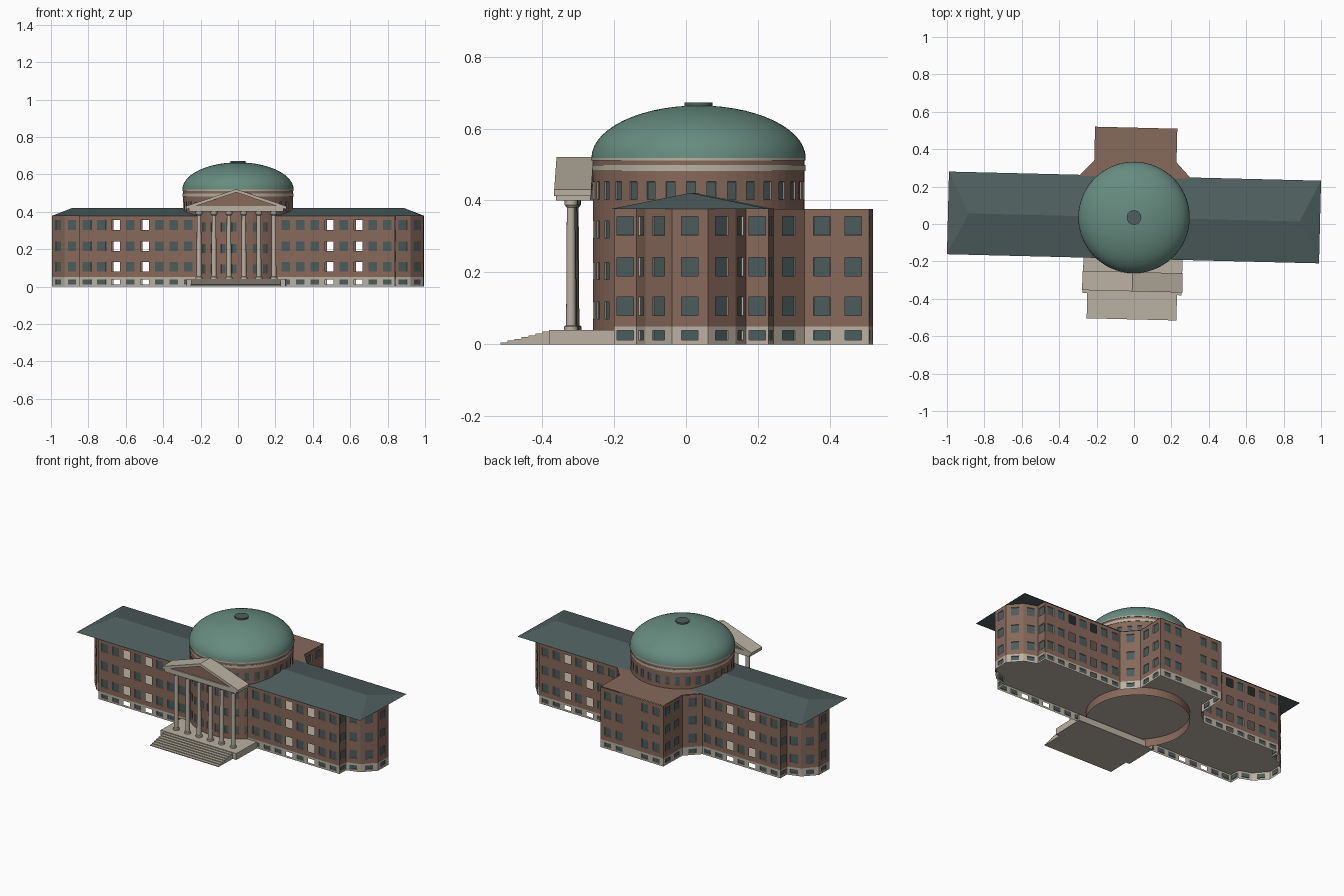
import bpy, bmesh, math
from mathutils import Vector

cube = bpy.data.objects.get("Cube")
if cube:
    bpy.data.objects.remove(cube)


def material(name, rgb):
    m = bpy.data.materials.new(name)
    m.use_nodes = True
    m.diffuse_color = (*rgb, 1)
    m.node_tree.nodes["Principled BSDF"].inputs["Base Color"].default_value = (*rgb, 1)
    return m


BRICK = material("brick", (0.24, 0.142, 0.105))
STONE = material("cream stone", (0.49, 0.44, 0.36))
GLASS = material("dark glass", (0.07, 0.107, 0.107))
SLATE = material("slate roof", (0.08, 0.115, 0.115))
COPPER = material("green copper", (0.135, 0.26, 0.215))
TURN, CENTRE = -0.0245, (0, 0.035, 0)


def finish(name, bm, mats, smooth=False):
    """Turn a bmesh into an object placed in the building's slightly turned frame."""
    me = bpy.data.meshes.new(name)
    bm.to_mesh(me)
    bm.free()
    ob = bpy.data.objects.new(name, me)
    bpy.context.collection.objects.link(ob)
    for m in mats:
        me.materials.append(m)
    ob.location = CENTRE
    ob.rotation_euler.z = TURN
    if smooth:
        bpy.ops.object.select_all(action="DESELECT")
        ob.select_set(True)
        bpy.context.view_layer.objects.active = ob
        bpy.ops.object.shade_smooth_by_angle(angle=math.radians(35))
    return ob


def box(name, x, y0, y1, z0, z1, mat):
    prism(name, [(-x, z0), (x, z0), (x, z1), (-x, z1)], y0, y1, mat)


def prism(name, pts, y0, y1, mat):
    """Extrude an x-z outline along y."""
    bm = bmesh.new()
    face = bm.faces.new([bm.verts.new((x, y0, z)) for x, z in pts])
    new = bmesh.ops.extrude_face_region(bm, geom=[face])["geom"]
    moved = [g for g in new if isinstance(g, bmesh.types.BMVert)]
    bmesh.ops.translate(bm, verts=moved, vec=(0, y1 - y0, 0))
    bmesh.ops.recalc_face_normals(bm, faces=bm.faces)
    finish(name, bm, [mat])


def lathe(name, profile, mat, sides=64, at=(0, 0)):
    """Revolve an r-z profile around a vertical axis."""
    bm = bmesh.new()
    verts = [bm.verts.new((r, 0, z)) for r, z in profile]
    edges = [bm.edges.new(p) for p in zip(verts, verts[1:])]
    bmesh.ops.spin(bm, geom=verts + edges, axis=(0, 0, 1), cent=(0, 0, 0),
                   angle=math.tau, steps=sides)
    bmesh.ops.remove_doubles(bm, verts=bm.verts, dist=1e-5)
    bmesh.ops.recalc_face_normals(bm, faces=bm.faces)
    bmesh.ops.translate(bm, verts=bm.verts, vec=(*at, 0))
    finish(name, bm, [mat], smooth=True)


PLINTH, EAVE = 0.05, 0.376
ROWS = [(0.012, 0.038), (0.08, 0.132), (0.19, 0.242), (0.303, 0.355)]


def wall(bm, p0, p1, centres, width, rows, top, openings=(), plinth=PLINTH):
    """Grid a wall into brick, plinth and window cells; return the window faces."""
    p0, p1 = Vector(p0), Vector(p1)
    length = (p1 - p0).length
    spans = [(c - width / 2, c + width / 2) for c in centres]
    holes = [(c - width / 2, c + width / 2) for c in openings]
    us = sorted({0, length, *[u for s in spans + holes for u in s]})
    zs = sorted({0, plinth, top, *[z for r in rows for z in r]})
    inside = lambda v, ranges: any(a < v < b for a, b in ranges)
    windows = []
    for u0, u1 in zip(us, us[1:]):
        for z0, z1 in zip(zs, zs[1:]):
            in_row = inside((z0 + z1) / 2, rows)
            if in_row and inside((u0 + u1) / 2, holes):
                continue
            a, b = p0.lerp(p1, u0 / length), p0.lerp(p1, u1 / length)
            f = bm.faces.new([bm.verts.new((*p, z)) for p, z in
                              ((a, z0), (b, z0), (b, z1), (a, z1))])
            f.material_index = 1 if z1 <= plinth else 0
            if in_row and inside((u0 + u1) / 2, spans):
                f.material_index = 2
                windows.append(f)
    return windows


def dress(bm, windows):
    """Give every window a stone frame and a recessed pane."""
    for thick, depth in ((0.004, 0), (0.0004, -0.005)):
        ring = bmesh.ops.inset_individual(bm, faces=windows, thickness=thick, depth=depth)
        for f in ring["faces"]:
            f.material_index = 1


# Outer walls: one half of the plan, mirrored
HX, HY = 0.845, 0.215
bay = [(HX, -HY), (HX, -0.152), (0.925, -0.125), (0.994, -0.05)]
outline = [(0.2, -HY)] + bay + [(x, -y) for x, y in reversed(bay)]
outline += [(0.3, HY), (0.22, 0.3), (0.22, 0.48), (0, 0.48)]
bays = [0.26 + 0.0775 * k for k in range(8)]
open_bays = (bays[3], bays[5])

bm = bmesh.new()
windows = []
for side in (1, -1):
    for i, (p, q) in enumerate(zip(outline, outline[1:])):
        length = (Vector(q) - Vector(p)).length
        centres, holes, width = [length / 2], [], 0.046
        if i == 0:
            centres = [x - p[0] for x in bays if x not in open_bays]
            holes = [x - p[0] for x in open_bays]
        elif abs(p[1] - HY) < 0.001 and q[0] == 0.3:
            centres = [HX - x for x in bays[1:] if x not in open_bays]
            holes = [HX - x for x in open_bays]
        elif p[0] == q[0] == 0.22:
            centres = [length * 0.27, length * 0.75]
        elif q[0] == 0:
            centres = [0.05, 0.13]
        if side < 0:
            p, q = (-q[0], q[1]), (-p[0], p[1])
            centres = [length - c for c in centres]
            holes = [length - c for c in holes]
        windows += wall(bm, p, q, centres, width, ROWS, EAVE, holes)
dress(bm, windows)
finish("outer_walls", bm, [BRICK, STONE, GLASS])

# Floors
full = outline + [(-x, y) for x, y in reversed(outline[:-1])]
bm = bmesh.new()
for z in (PLINTH, 0.16, 0.272):
    bm.faces.new([bm.verts.new((x, y, z)) for x, y in full])
finish("floors", bm, [STONE])

# Flat roof of the rear wing
half = outline[-4:-1]
bm = bmesh.new()
bm.faces.new([bm.verts.new((x, y, EAVE + 0.002)) for x, y in
              half + [(-x, y) for x, y in reversed(half)]])
finish("rear_wing_roof", bm, [BRICK])

# Hipped main roof
bm = bmesh.new()
eaves = [bm.verts.new((x, y, EAVE)) for x, y in
         ((-0.995, -0.221), (0.995, -0.221), (0.995, 0.221), (-0.995, 0.221))]
left, right = [bm.verts.new((x, 0, 0.421)) for x in (-0.885, 0.885)]
a, b, c, d = eaves
for f in ((a, b, right, left), (c, d, left, right), (b, c, right), (d, a, left), (d, c, b, a)):
    bm.faces.new(f)
finish("main_roof", bm, [SLATE])

# Drum with narrow windows on alternate sides
R, SIDES = 0.294, 64
bm = bmesh.new()
windows = []
rim = [(R * math.cos(math.tau * k / SIDES), R * math.sin(math.tau * k / SIDES))
       for k in range(SIDES + 1)]
drum_rows = [(0.07, 0.118), (0.18, 0.228), (0.295, 0.343), (0.403, 0.452)]
for k, (p, q) in enumerate(zip(rim, rim[1:])):
    length = (Vector(q) - Vector(p)).length
    windows += wall(bm, p, q, [length / 2] if k % 2 else [], 0.025,
                    drum_rows, 0.484, plinth=0.02)
for f in bm.faces:
    f.material_index = 2 if f in windows else 0
dress(bm, windows)
finish("drum", bm, [BRICK, STONE, GLASS])

# Drum cornice, dome and cap
for name, r, z0, z1, mat in (("lower_cornice", 0.297, 0.482, 0.498, STONE),
                             ("frieze", 0.295, 0.498, 0.511, BRICK),
                             ("upper_cornice", 0.298, 0.511, 0.518, STONE)):
    lathe(name, [(0.26, z0), (r, z0), (r, z1), (0.26, z1)], mat)
arc = [math.pi / 2 * k / 14 for k in range(15)]
lathe("dome", [(0.298 * math.cos(t), 0.518 + 0.146 * math.sin(t)) for t in arc], COPPER)
lathe("dome_cap", [(0.039, 0.655), (0.039, 0.672), (0, 0.672)], SLATE, 24)

# Portico: platform, steps, columns and pediment
box("portico_platform", 0.265, -0.41, -0.2, 0, 0.04, STONE)
for k in range(7):
    box(f"step_{k + 1}", 0.24, -0.545 + 0.0195 * k, -0.4, 0.005 * k, 0.005 * (k + 1), STONE)
shaft = [(0, 0.04), (0.019, 0.04), (0.019, 0.05), (0.0135, 0.053), (0.0115, 0.38),
         (0.018, 0.388), (0.018, 0.4), (0, 0.4)]
for k in range(6):
    lathe(f"column_{k + 1}", shaft, STONE, 16, at=(-0.2 + 0.08 * k, -0.35))
box("entablature", 0.252, -0.39, -0.295, 0.4, 0.43, STONE)
prism("pediment_cornice", [(-0.268, 0.413), (0, 0.504), (0.268, 0.413), (0.268, 0.43),
                           (0, 0.521), (-0.268, 0.43)], -0.395, -0.292, STONE)
prism("tympanum", [(-0.225, 0.429), (0.225, 0.429), (0, 0.505)], -0.383, -0.3, BRICK)
